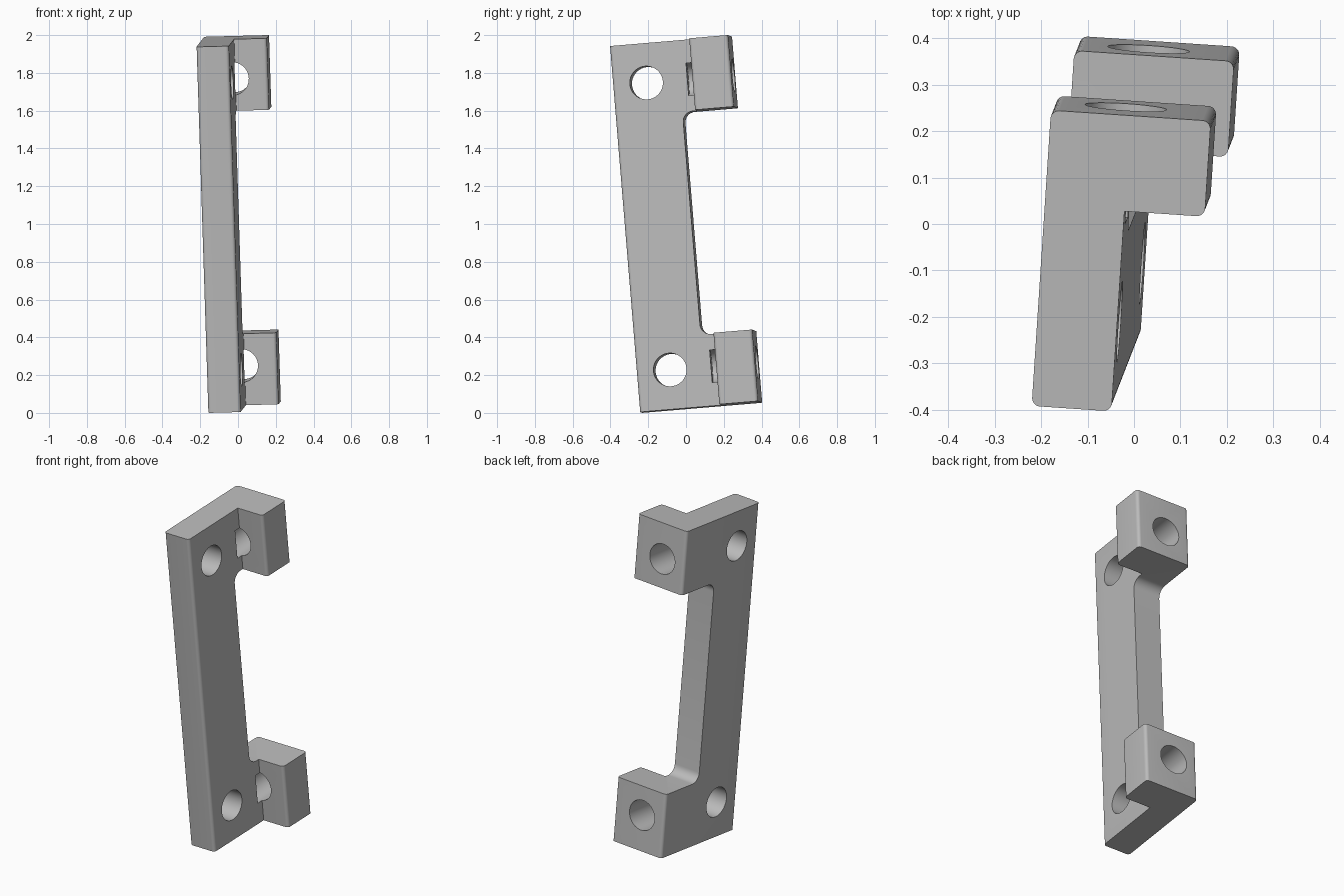
import bpy, bmesh
from mathutils import Matrix, Vector

cube = bpy.data.objects.get("Cube")
if cube:
    bpy.data.objects.remove(cube, do_unlink=True)

# Main sizes: x = width, y = depth, z = length
LENGTH, DEPTH, WIDTH = 1.945, 0.64, 0.345
PLATE, LUG_FRONT, LUG_HEIGHT, WAIST = 0.172, 0.433, 0.38, 0.355
HOLE_R, HOLE_Z = 0.088, 0.21


def add_object(name, bm):
    bmesh.ops.recalc_face_normals(bm, faces=bm.faces[:])
    mesh = bpy.data.meshes.new(name)
    bm.to_mesh(mesh)
    bm.free()
    obj = bpy.data.objects.new(name, mesh)
    bpy.context.collection.objects.link(obj)
    return obj


def prism(name, points, direction, rounded, radius):
    """Extrude an outline and round the long edges at the listed corners."""
    bm = bmesh.new()
    base = [bm.verts.new(p) for p in points]
    top = [bm.verts.new(Vector(p) + Vector(direction)) for p in points]
    n = len(points)
    bm.faces.new(base)
    bm.faces.new(top[::-1])
    for i in range(n):
        j = (i + 1) % n
        bm.faces.new((base[i], top[i], top[j], base[j]))
    edges = [bm.edges.get((base[i], top[i])) for i in rounded]
    bmesh.ops.bevel(bm, geom=edges, offset=radius, segments=8,
                    affect='EDGES', profile=0.5)
    return add_object(name, bm)


def cylinder(name, start, end):
    start, end = Vector(start), Vector(end)
    axis = end - start
    turn = axis.to_track_quat('Z', 'Y').to_matrix().to_4x4()
    bm = bmesh.new()
    bmesh.ops.create_cone(bm, cap_ends=True, segments=64, radius1=HOLE_R,
                          radius2=HOLE_R, depth=axis.length,
                          matrix=Matrix.Translation((start + end) / 2) @ turn)
    return add_object(name, bm)


# L-shaped bar with softened outer corners
outline = [(0, 0, 0), (PLATE, 0, 0), (PLATE, LUG_FRONT, 0),
           (WIDTH, LUG_FRONT, 0), (WIDTH, DEPTH, 0), (0, DEPTH, 0)]
bracket = prism("mounting_bracket", outline, (0, 0, LENGTH), (0, 1, 3, 4, 5), 0.018)

# Waist opening between the lugs, with filleted inner corners
low, high = LUG_HEIGHT, LENGTH - LUG_HEIGHT
opening = [(-0.1, WAIST, low), (-0.1, 1, low), (-0.1, 1, high), (-0.1, WAIST, high)]
cutters = [prism("waist_cutter", opening, (1, 0, 0), (0, 3), 0.055)]

# Cross holes through the plate and blind holes into the lugs
for end, z in (("lower", HOLE_Z), ("upper", LENGTH - HOLE_Z)):
    cutters.append(cylinder(end + "_plate_hole_cutter", (-0.1, 0.177, z), (0.4, 0.177, z)))
    cutters.append(cylinder(end + "_lug_hole_cutter", (0.155, 0.395, z), (0.155, 0.8, z)))

bpy.ops.object.select_all(action='DESELECT')
bpy.context.view_layer.objects.active = bracket
bracket.select_set(True)
for cutter in cutters:
    cutter.hide_render = True
    mod = bracket.modifiers.new(cutter.name, 'BOOLEAN')
    mod.operation = 'DIFFERENCE'
    mod.solver = 'EXACT'
    mod.object = cutter
    bpy.ops.object.modifier_apply(modifier=mod.name)
    bpy.data.objects.remove(cutter, do_unlink=True)

# Slight lean of the whole part
up = Vector((-0.032, -0.082, 0.996)).normalized()
back = Vector((0.065, 0.995, 0.084))
side = back.cross(up).normalized()
back = up.cross(side)
lean = Matrix((side, back, up)).transposed().to_4x4()
bracket.data.transform(Matrix.Translation((-0.158, -0.232, 0)) @ lean)

# Plain grey finish
grey = bpy.data.materials.new("plain_grey")
grey.use_nodes = True
grey.diffuse_color = (0.5, 0.5, 0.5, 1)
grey.node_tree.nodes["Principled BSDF"].inputs["Base Color"].default_value = (0.5, 0.5, 0.5, 1)
bracket.data.materials.clear()
bracket.data.materials.append(grey)
bpy.ops.object.shade_smooth_by_angle(angle=0.5)
